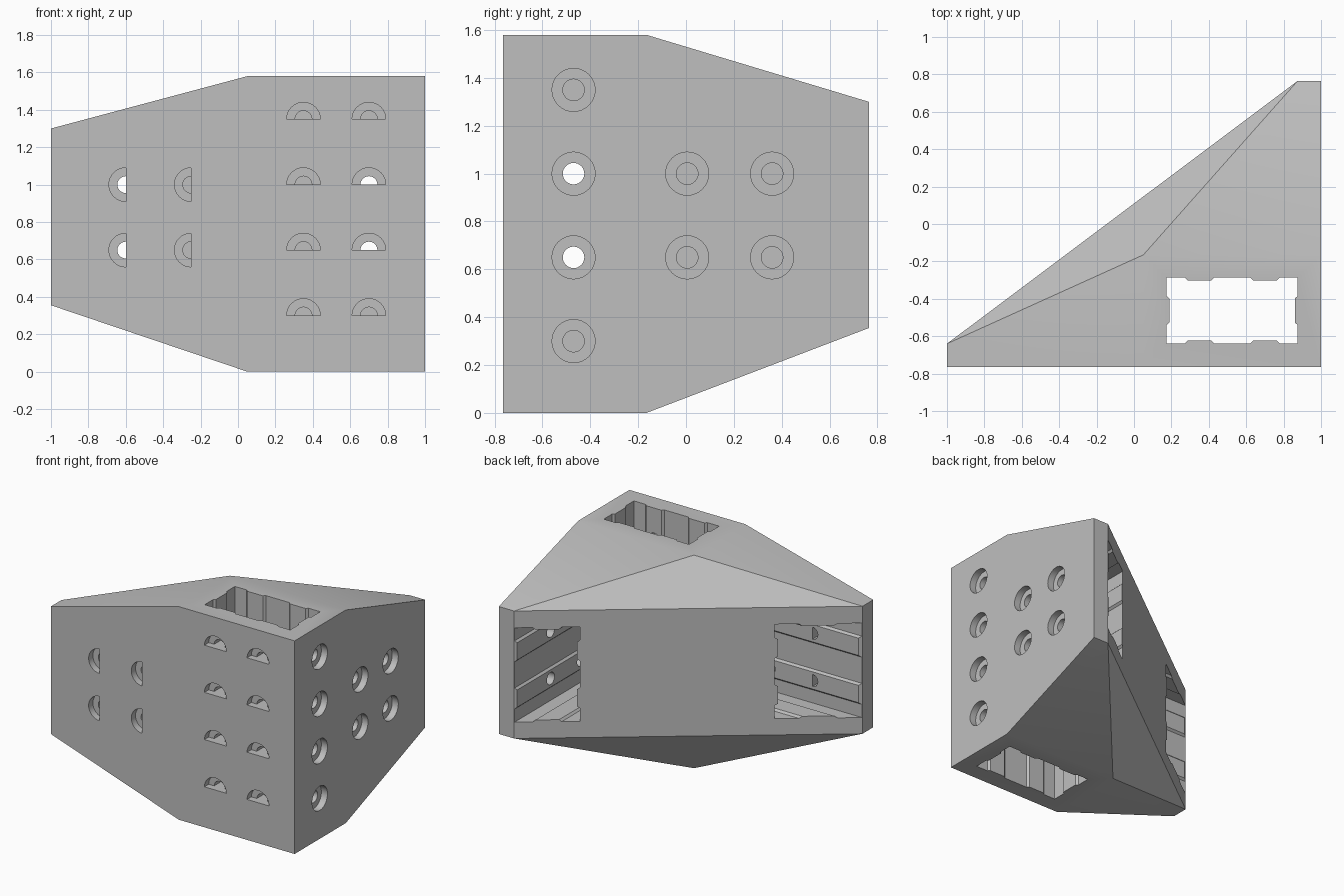
import bpy, bmesh, math

cube = bpy.data.objects.get("Cube")
if cube:
    bpy.data.objects.remove(cube, do_unlink=True)

grey = bpy.data.materials.new("plain_grey")
grey.use_nodes = True
colour = (0.52, 0.52, 0.52, 1)
grey.diffuse_color = colour
grey.node_tree.nodes["Principled BSDF"].inputs["Base Color"].default_value = colour


def add_object(name, bm):
    mesh = bpy.data.meshes.new(name)
    bmesh.ops.recalc_face_normals(bm, faces=bm.faces)
    bm.to_mesh(mesh)
    bm.free()
    mesh.materials.append(grey)
    obj = bpy.data.objects.new(name, mesh)
    bpy.context.collection.objects.link(obj)
    return obj


def prism(name, profile, axis, start, end):
    """Extrude a 2D profile along an axis; the profile uses the other two axes in order."""
    bm = bmesh.new()
    rings = []
    for a in (start, end):
        ring = []
        for u, v in profile:
            co = [u, v]
            co.insert("xyz".index(axis), a)
            ring.append(bm.verts.new(co))
        rings.append(ring)
        bm.faces.new(ring)
    n = len(profile)
    for i in range(n):
        j = (i + 1) % n
        bm.faces.new((rings[0][i], rings[0][j], rings[1][j], rings[1][i]))
    return add_object(name, bm)


def cut(target, cutter):
    cutter.hide_render = True
    mod = target.modifiers.new("cut", 'BOOLEAN')
    mod.operation = 'DIFFERENCE'
    mod.solver = 'EXACT'
    mod.object = cutter
    bpy.context.view_layer.objects.active = target
    bpy.ops.object.modifier_apply(modifier=mod.name)
    bpy.data.objects.remove(cutter, do_unlink=True)


def ribbed_profile(cu, cv, hu, hv, rib=0.015):
    """Rectangle with two shallow ribs on each long side (u) and one on each short side."""
    outer, inner = 0.078, 0.064
    pts = []

    def side(p, d, inward, centres):
        for c in centres:
            for off, depth in ((-outer, 0), (-inner, rib), (inner, rib), (outer, 0)):
                t = c + off
                pts.append((cu + p[0] + d[0] * t + inward[0] * depth,
                            cv + p[1] + d[1] * t + inward[1] * depth))

    for s in (-1, 1):
        pts.append((cu + s * hu, cv + s * hv))
        side((0, s * hv), (-s, 0), (0, -s), (-0.175, 0.175))
        pts.append((cu - s * hu, cv + s * hv))
        side((-s * hu, 0), (0, -s), (s, 0), (0,))
    return pts


def arc(cu, cv, r, first=0, sweep=360):
    steps = 32 if sweep == 360 else 16
    count = steps if sweep == 360 else steps + 1
    angles = [math.radians(first + sweep * i / steps) for i in range(count)]
    return [(cu + r * math.cos(a), cv + r * math.sin(a)) for a in angles]


# Corner block: convex hull of a tall corner post and two shorter arm ends
front, back, knee_x, knee_y = -0.765, 0.765, 0.05, -0.165
bm = bmesh.new()
for x, y in ((1, front), (knee_x, front), (knee_x, knee_y), (1, knee_y)):
    for z in (0, 1.58):
        bm.verts.new((x, y, z))
for x, y in ((-1, front), (-1, -0.64), (1, back), (0.875, back)):
    for z in (0.355, 1.30):
        bm.verts.new((x, y, z))
bmesh.ops.convex_hull(bm, input=bm.verts)
bmesh.ops.dissolve_limit(bm, angle_limit=0.01, verts=bm.verts, edges=bm.edges)
body = add_object("corner_bracket", bm)

# Three ribbed sockets: upright right through, and one along each arm
half_long, half_short = 0.35, 0.1765
mid_z = 0.825
cut(body, prism("upright_socket", ribbed_profile(0.525, -0.4625, half_long, half_short),
                'z', -0.2, 1.8))
cross = ribbed_profile(mid_z, -0.4615, half_long, half_short)
cut(body, prism("side_socket", [(v, u) for u, v in cross], 'x', -1.2, knee_x))
cross = ribbed_profile(mid_z, 0.6965, half_long, half_short)
cut(body, prism("rear_socket", [(v, u) for u, v in cross], 'y', knee_y, 1.0))


# Counterbored screw holes
def screw_hole(u, v, axis, face, depth, bore_end, first=0, sweep=360):
    out = face + math.copysign(0.05, face)
    cut(body, prism("bore", arc(u, v, 0.045, first, sweep), axis, out, bore_end))
    cut(body, prism("counterbore", arc(u, v, 0.09, first, sweep), axis, out,
                    face - math.copysign(depth, face)))


arm_levels = (0.65, 1.0)
for z in (0.30, 0.65, 1.0, 1.35):
    through = z in arm_levels
    for x in (0.35, 0.70):
        screw_hole(x, z, 'y', front, 0.05, -0.1 if through and x > 0.5 else -0.5, 0, 180)
    screw_hole(-0.47, z, 'x', 1, 0.05, 0.0 if through else 0.7)
for z in arm_levels:
    for x in (-0.6, -0.25):
        screw_hole(x, z, 'y', front, 0.05, -0.5, 90, 180)
    for y in (0.005, 0.36):
        screw_hole(y, z, 'x', 1, 0.05, 0.7)

# Soft shading over shallow edges only
bpy.ops.object.select_all(action='DESELECT')
body.select_set(True)
bpy.context.view_layer.objects.active = body
bpy.ops.object.shade_smooth_by_angle(angle=math.radians(30))
